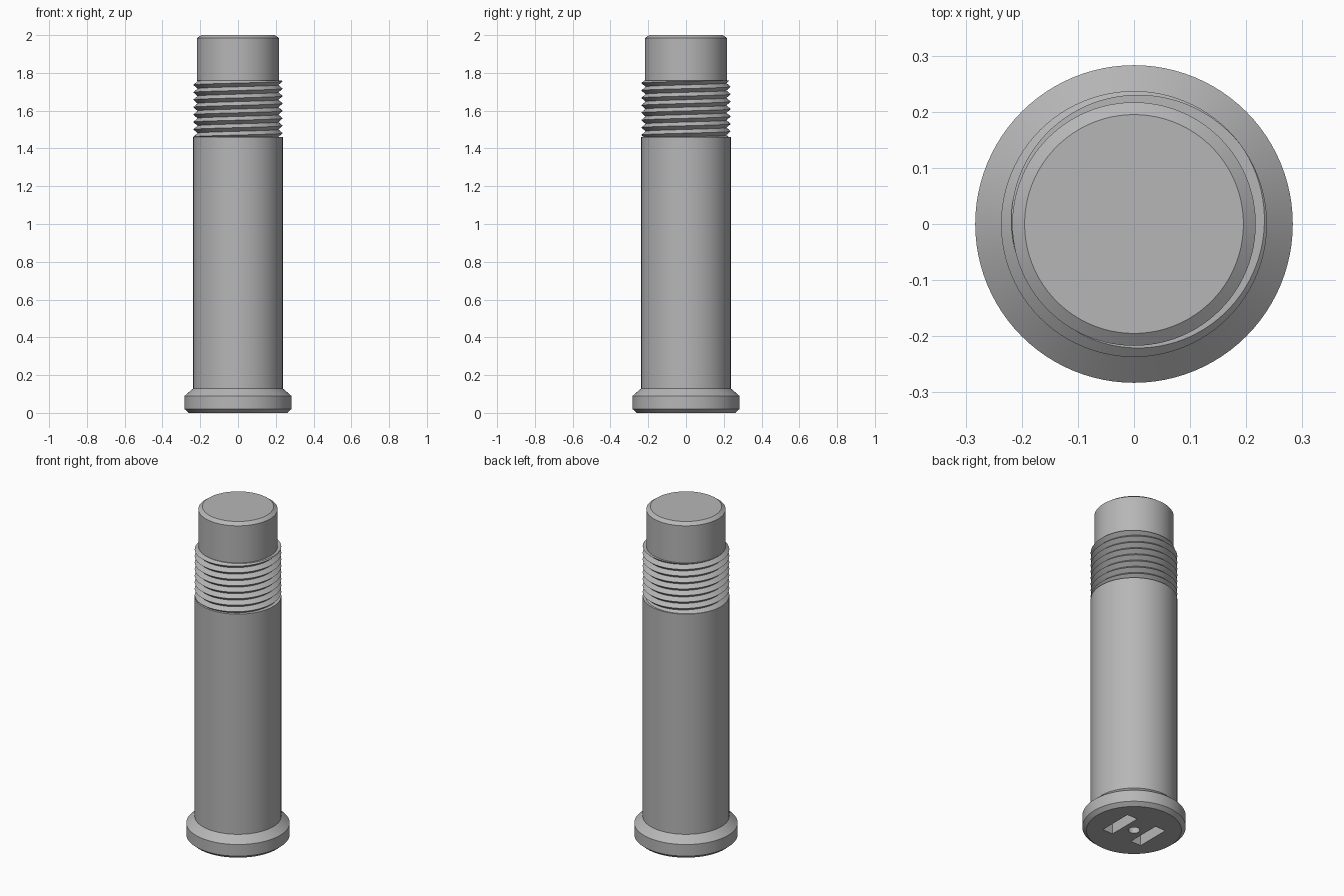
import bpy, bmesh, math

default = bpy.data.objects.get("Cube")
if default:
    bpy.data.objects.remove(default, do_unlink=True)

SEG = 96
THREAD_BASE, THREAD_TOP, PITCH = 1.46, 1.76, 0.0393
ROOT, CREST, CORE = 0.214, 0.237, 0.2

steel = bpy.data.materials.new("grey steel")
steel.use_nodes = True
colour = (0.47, 0.47, 0.47, 1)
steel.diffuse_color = colour
steel.node_tree.nodes["Principled BSDF"].inputs["Base Color"].default_value = colour


def finish(bm, name):
    """Turn a bmesh into a named steel object."""
    bmesh.ops.remove_doubles(bm, verts=bm.verts, dist=1e-5)
    bmesh.ops.recalc_face_normals(bm, faces=bm.faces)
    mesh = bpy.data.meshes.new(name)
    bm.to_mesh(mesh)
    bm.free()
    obj = bpy.data.objects.new(name, mesh)
    bpy.context.collection.objects.link(obj)
    mesh.materials.append(steel)
    return obj


def smooth(obj):
    bpy.ops.object.select_all(action="DESELECT")
    obj.select_set(True)
    bpy.context.view_layer.objects.active = obj
    bpy.ops.object.shade_smooth_by_angle(angle=math.radians(30))


def skin(bm, rows):
    """Bridge closed rings of points with quads."""
    rings = [[bm.verts.new(p) for p in row] for row in rows]
    for low, high in zip(rings, rings[1:]):
        for i in range(SEG):
            j = (i + 1) % SEG
            bm.faces.new((low[i], low[j], high[j], high[i]))
    return rings


def around(r, z, angle):
    return (r * math.cos(angle), r * math.sin(angle), z)


angles = [2 * math.pi * i / SEG for i in range(SEG)]


def lathe(name, profile):
    bm = bmesh.new()
    rings = skin(bm, [[around(r, z, a) for a in angles] for r, z in profile])
    bm.faces.new(rings[0])
    bm.faces.new(rings[-1])
    return finish(bm, name)


# Flanged shaft with threaded core and plain chamfered nose
shaft = lathe("shaft", [
    (0.26, 0), (0.283, 0.02), (0.283, 0.09), (0.237, 0.13),
    (0.237, THREAD_BASE), (CORE, THREAD_BASE), (CORE, THREAD_TOP),
    (0.217, THREAD_TOP), (0.217, 1.984), (0.195, 2)])

# Two drive slots and a centre hole sunk into the base
cutters = []
for side in (-1, 1):
    bpy.ops.mesh.primitive_cube_add(size=1, location=(side * 0.1, 0, 0))
    bpy.context.object.scale = (0.07, 0.21, 0.2)
    cutters.append(bpy.context.object)
bpy.ops.mesh.primitive_cylinder_add(vertices=32, radius=0.032, depth=0.2)
cutters.append(bpy.context.object)
for cutter in cutters:
    cutter.name = "recess_cutter"
    cutter.hide_render = True
    cutter.data.materials.append(steel)
    cut = shaft.modifiers.new("recess", "BOOLEAN")
    cut.operation = "DIFFERENCE"
    cut.solver = "EXACT"
    cut.object = cutter
    bpy.context.view_layer.objects.active = shaft
    bpy.ops.object.modifier_apply(modifier=cut.name)
    bpy.data.objects.remove(cutter, do_unlink=True)
smooth(shaft)


# Helical V thread: rows alternate root and crest, trimmed flat at both ends
def thread_point(z, turn):
    phase = ((THREAD_TOP - 0.004 - z) / PITCH + turn) % 1
    return CREST - (CREST - ROOT) * (1 - abs(2 * phase - 1))


turns = math.ceil((THREAD_TOP - THREAD_BASE) / PITCH)
start = THREAD_TOP - 0.004 - (turns + 1) * PITCH
bm = bmesh.new()
strips = []
points_per_turn = SEG
previous = None
for step in range(2 * turns + 5):
    row = []
    for i in range(SEG + 1):
        turn = i / SEG
        z = start + PITCH * (step / 2 + turn - 0.5)
        z = min(max(z, THREAD_BASE), THREAD_TOP)
        r = thread_point(z, turn)
        row.append(bm.verts.new(around(r, z, 2 * math.pi * turn)))
    if previous:
        for i in range(SEG):
            bm.faces.new((previous[i], previous[i + 1], row[i + 1], row[i]))
    previous = row
# End faces of the thread
for z in (THREAD_BASE, THREAD_TOP):
    skin(bm, [[around(thread_point(z, a / (2 * math.pi)), z, a) for a in angles],
              [around(CORE, z, a) for a in angles]])
bmesh.ops.dissolve_degenerate(bm, dist=1e-5, edges=bm.edges)
thread = finish(bm, "thread")
smooth(thread)
